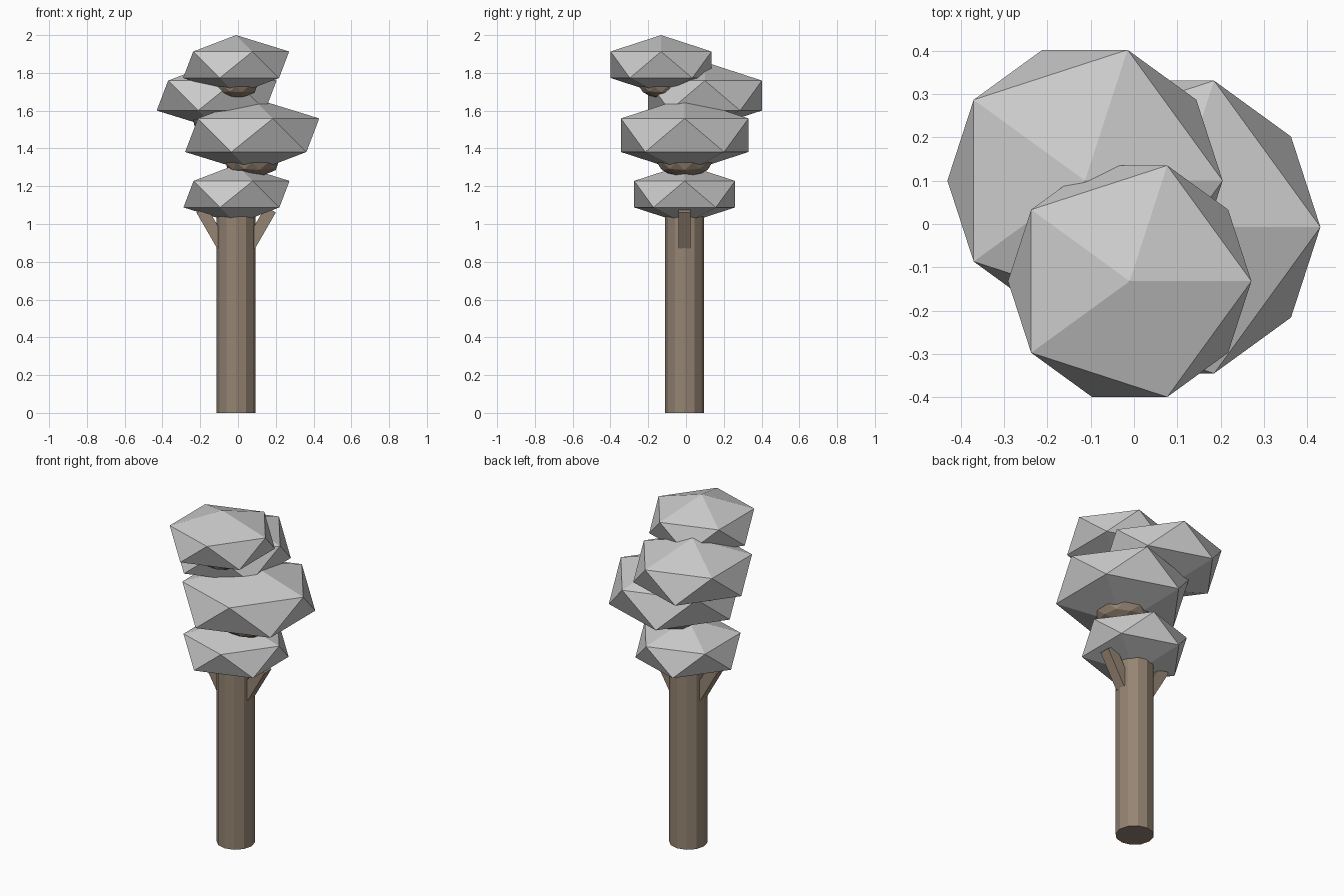
import bpy, math
from mathutils import Vector

if "Cube" in bpy.data.objects:
    bpy.data.objects.remove(bpy.data.objects["Cube"])

bark = bpy.data.materials.new("bark")
bark.diffuse_color = (0.30, 0.23, 0.17, 1)
bark.use_nodes = True
bark.node_tree.nodes["Principled BSDF"].inputs["Base Color"].default_value = bark.diffuse_color
CX, CY = -0.01, -0.007


def finish(name, mat=None):
    ob = bpy.context.object
    ob.name = name
    if mat:
        ob.data.materials.append(mat)
    return ob


def ball(name, loc, r, rz, sub, mat=None):
    bpy.ops.mesh.primitive_ico_sphere_add(subdivisions=sub, radius=1, location=loc)
    finish(name, mat).scale = (r, r, rz)


# Trunk, running up into the lowest foliage clump
bpy.ops.mesh.primitive_cylinder_add(vertices=12, radius=0.103, depth=1.1,
                                    location=(CX, CY, 0.55))
finish("trunk", bark)

# Two square branches leaning out at 30 degrees
for side, label in ((-1, "left"), (1, "right")):
    a = Vector((CX + side * 0.073, CY, 0.886))
    b = Vector((CX + side * 0.183, CY, 1.077))
    bpy.ops.mesh.primitive_cube_add(size=1, location=(a + b) / 2,
                                    rotation=(0, side * math.radians(30), 0))
    finish(label + "_branch", bark).scale = (0.063, 0.063, (b - a).length)

# Faceted foliage clumps (x, y, z, radius), flattened to half height
clumps = [(-0.008, CY, 1.158, 0.314, False),
          (0.075, CY, 1.47, 0.397, True),
          (-0.113, 0.10, 1.68, 0.355, True),
          (-0.01, -0.132, 1.843, 0.314, True)]
for i, (x, y, z, r, has_knot) in enumerate(clumps, 1):
    ball(f"foliage_{i}", (x, y, z), r, r / 2, 1)
    # Bark knot under the clump
    if has_knot:
        ball(f"bark_knot_{i}", (x, y, z - 0.36 * r), 0.37 * r, 0.2 * r, 2, bark)
